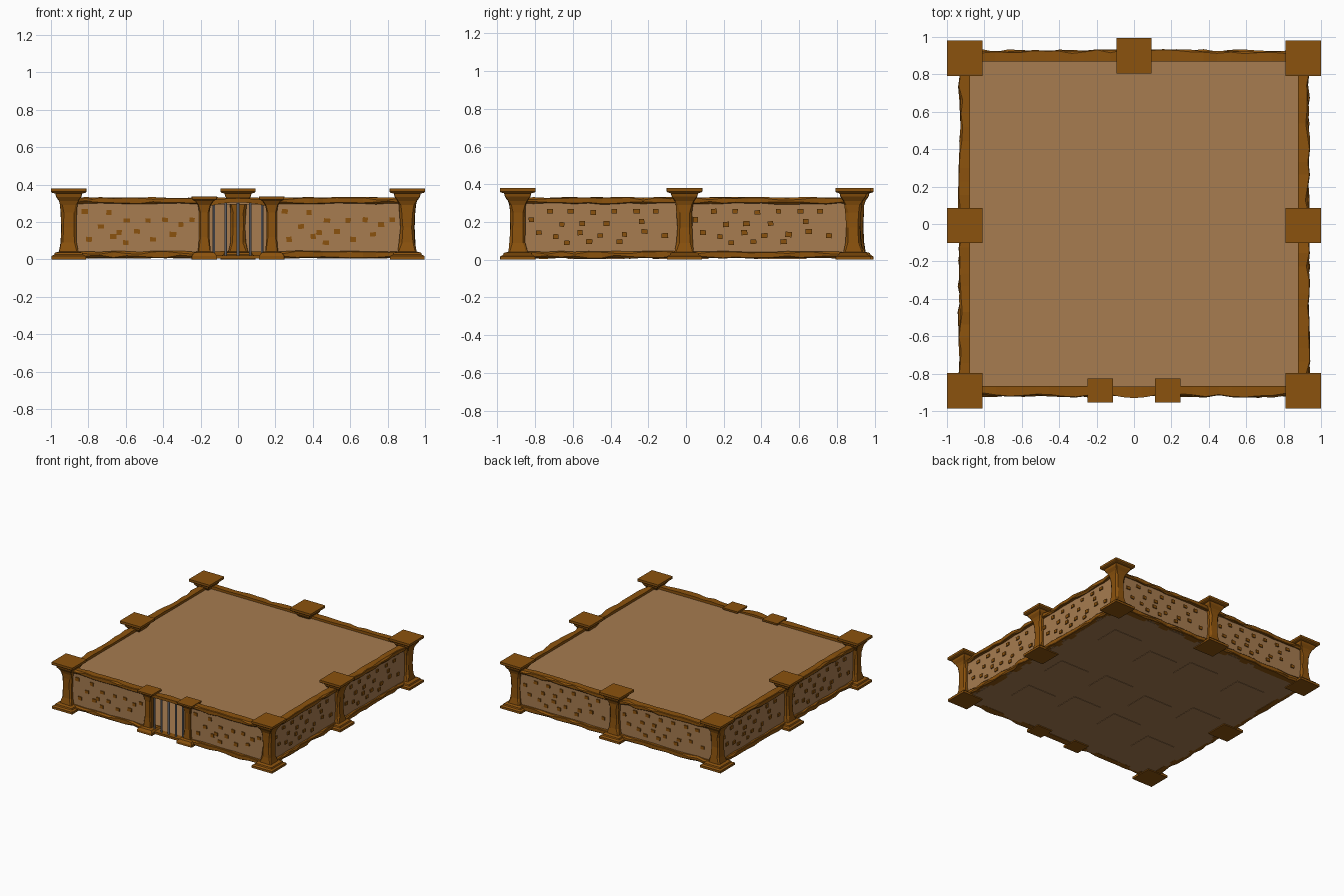
import bpy, bmesh, math, random
from mathutils import Matrix, Vector

if "Cube" in bpy.data.objects:
    bpy.data.objects.remove(bpy.data.objects["Cube"])

random.seed(4)

def material(name, rgb):
    m = bpy.data.materials.new(name)
    m.diffuse_color = (*rgb, 1)
    m.use_nodes = True
    m.node_tree.nodes["Principled BSDF"].inputs["Base Color"].default_value = m.diffuse_color
    return m

TAN = material("tan_plaster", (0.385, 0.2, 0.08))
BROWN = material("brown_stone", (0.26, 0.085, 0.004))
GREY = material("iron_grey", (0.2, 0.2, 0.22))

def finish(name, bm, mat, matrix=Matrix()):
    bmesh.ops.recalc_face_normals(bm, faces=bm.faces)
    bm.transform(matrix)
    me = bpy.data.meshes.new(name)
    bm.to_mesh(me)
    bm.free()
    me.materials.append(mat)
    ob = bpy.data.objects.new(name, me)
    bpy.context.collection.objects.link(ob)
    return ob

def add_box(bm, lo, hi, spin=0):
    lo, hi = Vector(lo), Vector(hi)
    size = hi - lo
    m = Matrix.Translation((lo + hi) / 2) @ Matrix.Rotation(spin, 4, 'Y') @ Matrix.Diagonal((*size, 1))
    bmesh.ops.create_cube(bm, size=1, matrix=m)

def loft(bm, rings):
    loops = [[bm.verts.new(p) for p in r] for r in rings]
    for a, b in zip(loops, loops[1:]):
        for i in range(len(a)):
            j = (i + 1) % len(a)
            bm.faces.new((a[i], a[j], b[j], b[i]))
    bm.faces.new(loops[0])
    bm.faces.new(loops[-1])

def square_ring(hx, hy, c, z, jit=0):
    pts = [(hx, hy - c), (hx - c, hy), (c - hx, hy), (-hx, hy - c),
           (-hx, c - hy), (c - hx, -hy), (hx - c, -hy), (hx, c - hy)]
    return [(x + random.uniform(-jit, jit), y + random.uniform(-jit, jit), z) for x, y in pts]

# Pillars: half width, chamfer, height
PROFILE = [(.093, .001, 0), (.093, .001, .018), (.078, .002, .026), (.074, .002, .036),
           (.05, .006, .042), (.042, .014, .09), (.038, .012, .17), (.041, .014, .25),
           (.044, .008, .29), (.052, .004, .312), (.068, .003, .335), (.072, .002, .352),
           (.09, .001, .357), (.0945, .001, .362), (.0945, .001, .38)]

def pillar(name, x, y):
    bm = bmesh.new()
    loft(bm, [square_ring(h, h, c, z, .003 if .04 < z < .3 else 0) for h, c, z in PROFILE])
    finish(name, bm, BROWN, Matrix.Translation((x, y, 0)))

for s in (-1, 1):
    pillar("corner_pillar", s * .905, .886)
    pillar("corner_pillar", s * .905, -.892)
    pillar("side_pillar", s * .905, -.008)
pillar("back_pillar", 0, .9)

# Gate posts: smaller pillars
GATE = [(.068, .001, 0), (.068, .001, .018), (.055, .002, .036), (.034, .004, .042),
        (.028, .008, .12), (.028, .008, .25), (.034, .004, .29), (.048, .002, .312),
        (.066, .001, .32), (.068, .001, .336)]
for s in (-1, 1):
    bm = bmesh.new()
    loft(bm, [square_ring(h, h * .95, c, z) for h, c, z in GATE])
    finish("gate_post", bm, BROWN, Matrix.Translation((s * .18, -.89, 0)))

# Rough stone rail with a worn outer edge, running along local x
def rail(name, x0, x1, d, z0, z1, matrix):
    bm = bmesh.new()
    n = max(3, round((x1 - x0) / .07))
    rings = []
    for i in range(n + 1):
        x = x0 + (x1 - x0) * i / n
        o = d + .03 + random.uniform(-.008, .008)
        a = z0 + random.uniform(-.004, .004)
        b = z1 + random.uniform(-.004, .003)
        k = random.choice((.004, .004, .012))
        rings.append([(x, -o, a + k), (x, -o, b - k), (x, -o + k, b), (x, -d + .027, b),
                      (x, -d + .027, a), (x, -o + k, a)])
    loft(bm, rings)
    finish(name, bm, BROWN, matrix)

# Brick spots as (along, height)
SHORT = [(-.82, .257), (-.69, .251), (-.594, .208), (-.481, .208), (-.39, .212), (-.246, .212),
         (-.733, .176), (-.636, .144), (-.54, .15), (-.305, .187), (-.797, .107), (-.668, .123),
         (-.6, .09), (-.455, .107), (-.348, .134)]
LONG = [(-.722, .257), (-.61, .257), (-.492, .251), (-.38, .257), (-.262, .257), (-.16, .257),
        (-.82, .212), (-.658, .187), (-.55, .192), (-.422, .192), (-.235, .203), (-.78, .144),
        (-.69, .123), (-.561, .144), (-.455, .128), (-.326, .134), (-.22, .15), (-.112, .128),
        (-.631, .09), (-.513, .096), (-.353, .096)]

def wall(name, angle, d, spans, spots, shift):
    m = Matrix.Rotation(angle, 4, 'Z')
    for i, (x0, x1) in enumerate(spans):
        bm = bmesh.new()
        add_box(bm, (x0, -d - .01, .01), (x1, -d + .015, .31))
        finish(name + "_panel", bm, TAN, m)
        rail(name + "_top_rail", x0, x1, d, .297, .331, m)
        rail(name + "_bottom_rail", x0, x1, d, .008, .044, m)
        bm = bmesh.new()
        for u, z in spots:
            u += i * shift
            w, h = random.uniform(.013, .018), random.uniform(.011, .014)
            add_box(bm, (u - w, -d - .018, z - h), (u + w, -d, z + h), random.uniform(-.1, .1))
        finish(name + "_bricks", bm, BROWN, m)

wall("front_wall", 0, .892, [(-.88, -.17), (.17, .88)], SHORT, 1.07)
halves = [(-.88, -.01), (-.01, .88)]
wall("right_wall", math.pi / 2, .905, halves, LONG, .87)
wall("back_wall", math.pi, .897, halves, LONG, .9)
wall("left_wall", -math.pi / 2, .905, halves, LONG, .9)

# Gate: arched lintel, sill and iron bars
bm = bmesh.new()
rings = []
for i in range(9):
    t = -1 + i / 4
    rise = .022 * (1 - t * t)
    o = -.9 - .03 * (1 - t * t)
    x = t * .16
    rings.append([(x, o, .283 + rise), (x, o, .312 + rise * .7), (x, -.87, .312 + rise * .7),
                  (x, -.87, .283 + rise)])
loft(bm, rings)
finish("gate_lintel", bm, BROWN)
bm = bmesh.new()
add_box(bm, (-.16, -.92, .004), (.16, -.868, .022))
finish("gate_sill", bm, BROWN)
bm = bmesh.new()
for x in (-.13, -.065, 0, .065, .13):
    r = .008
    bmesh.ops.create_cone(bm, cap_ends=True, segments=6, radius1=r, radius2=r, depth=.285,
                          matrix=Matrix.Translation((x, -.895, .16)))
finish("gate_bars", bm, GREY)

# Roof, floor and thin slabs under the floor
bm = bmesh.new()
add_box(bm, (-.89, -.88, .295), (.89, .885, .31))
finish("roof", bm, TAN)
bm = bmesh.new()
add_box(bm, (-.9, -.89, .008), (.9, .895, .02))
finish("floor", bm, TAN)
bm = bmesh.new()
for i in range(4):
    for j in range(3):
        x, y = -.6 + i * .4 + random.uniform(-.05, .05), -.5 + j * .5 + random.uniform(-.08, .08)
        add_box(bm, (x - .13, y - .1, .005), (x + .13, y + .1, .009))
finish("floor_slabs", bm, TAN)
